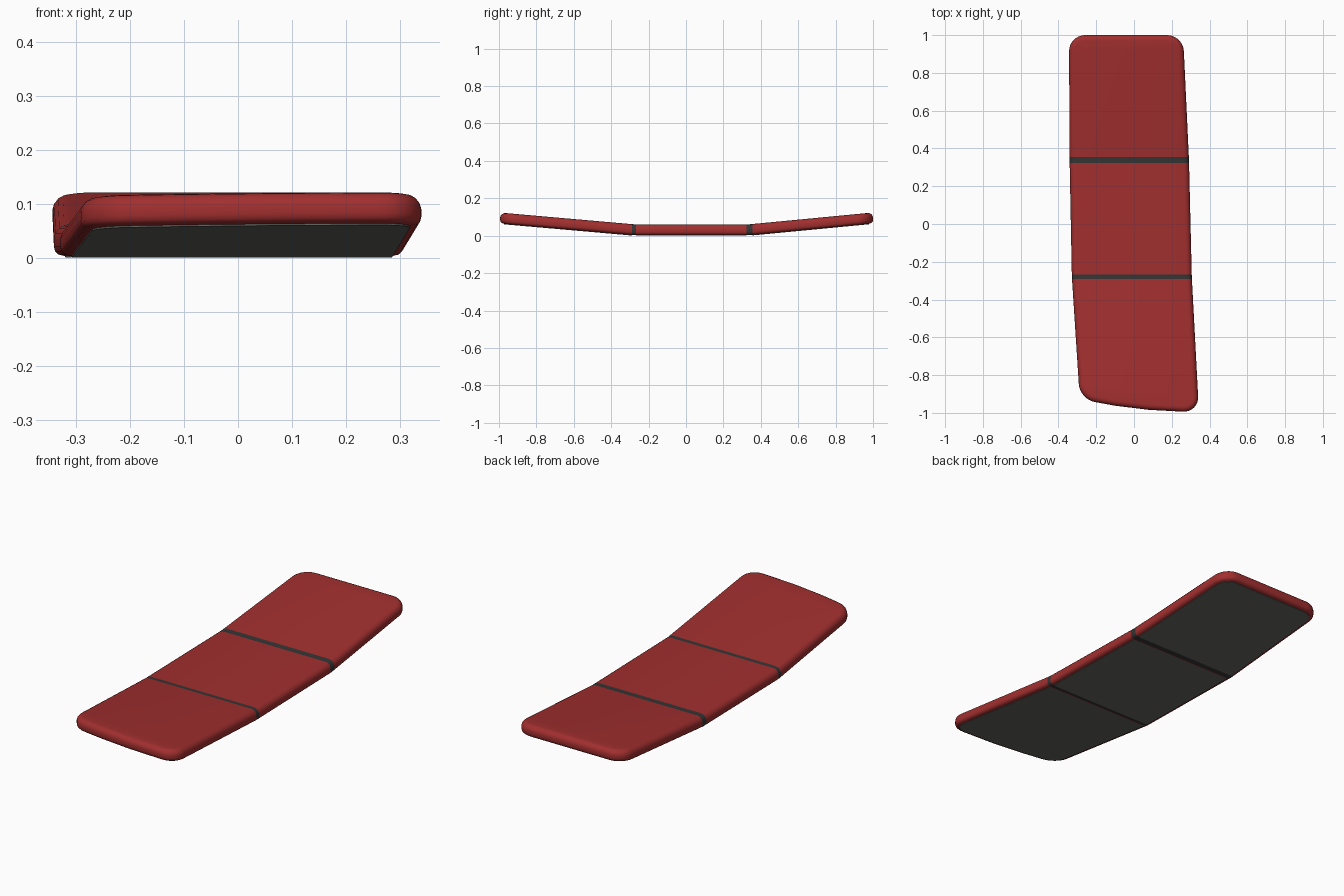
import bpy, bmesh
from mathutils import Vector

if "Cube" in bpy.data.objects:
    bpy.data.objects.remove(bpy.data.objects["Cube"])

def material(name, rgb):
    m = bpy.data.materials.new(name)
    m.diffuse_color = (*rgb, 1)
    m.use_nodes = True
    m.node_tree.nodes["Principled BSDF"].inputs["Base Color"].default_value = m.diffuse_color
    return m

RED = material("red_cover", (0.36, 0.028, 0.028))
DARK = material("dark_seam", (0.035, 0.035, 0.035))
GREY = material("grey_underside", (0.13, 0.13, 0.12))

# Plan outline, counter-clockwise: x, y, corner fillet length (0 = plain point)
PLAN = [(-0.344, 1.0, .085), (-0.341, 0.34, 0), (-0.329, -0.28, 0), (-0.287, -0.928, .08),
        (-0.10, -0.962, 0), (0.08, -0.984, 0), (0.344, -0.998, .085),
        (0.306, -0.28, 0), (0.291, 0.34, 0), (0.260, 1.0, .085)]
# Edge section: inset, height
COVER = [(.021, .003), (.008, .006), (.002, .012), (0, .02), (0, .035),
         (.003, .045), (.010, .054), (.019, .059), (.030, .061)]
BASE = [(.021, 0), (.021, .004)]
FRONT, REAR = -0.28, 0.34
END_RISE = 0.063

def outline():
    pts = []
    n = len(PLAN)
    for i, (x, y, r) in enumerate(PLAN):
        p = Vector((x, y))
        if not r:
            pts.append(p)
            continue
        a = p + (Vector(PLAN[i - 1][:2]) - p).normalized() * r
        d = p + (Vector(PLAN[(i + 1) % n][:2]) - p).normalized() * r
        b, c = a.lerp(p, .55), d.lerp(p, .55)
        for k in range(9):
            t = k / 8
            s = 1 - t
            pts.append(a * s**3 + b * 3*s*s*t + c * 3*s*t*t + d * t**3)
    return pts

def inset(pts, dist):
    out = []
    for i, p in enumerate(pts):
        e = (p - pts[i - 1]).normalized()
        f = (pts[(i + 1) % len(pts)] - p).normalized()
        n1, n2 = Vector((-e.y, e.x)), Vector((-f.y, f.x))
        m = (n1 + n2).normalized()
        out.append(p + m * dist / max(m.dot(n1), .5))
    return out

def bend(y):
    if y > REAR:
        return (y - REAR) / (1 - REAR) * END_RISE
    if y < FRONT:
        return (FRONT - y) / (1 + FRONT) * END_RISE
    return 0

def slab(name, profile, y0, y1, mat):
    """Full outline slab, trimmed to y0..y1, then bent upward at the ends."""
    bm = bmesh.new()
    pts = outline()
    rings = [[bm.verts.new((p.x, p.y, h)) for p in inset(pts, d)] for d, h in profile]
    n = len(pts)
    for lo, hi in zip(rings, rings[1:]):
        for i in range(n):
            j = (i + 1) % n
            bm.faces.new((lo[i], lo[j], hi[j], hi[i]))
    bm.faces.new(rings[0][::-1])
    bm.faces.new(rings[-1])
    cuts = [(y0, 1, False, True), (FRONT, 1, False, False),
            (REAR, 1, False, False), (y1, 1, True, False)]
    for y, s, outer, inner in cuts:
        bmesh.ops.bisect_plane(bm, geom=bm.verts[:] + bm.edges[:] + bm.faces[:],
                               plane_co=(0, y, 0), plane_no=(0, s, 0),
                               clear_outer=outer, clear_inner=inner)
    for v in bm.verts:
        v.co.z += bend(v.co.y)
    bmesh.ops.recalc_face_normals(bm, faces=bm.faces[:])
    me = bpy.data.meshes.new(name)
    bm.to_mesh(me)
    bm.free()
    me.materials.append(mat)
    ob = bpy.data.objects.new(name, me)
    bpy.context.collection.objects.link(ob)
    bpy.context.view_layer.objects.active = ob
    bpy.ops.object.select_all(action='DESELECT')
    ob.select_set(True)
    bpy.ops.object.shade_smooth_by_angle(angle=0.6)

# Three padded panels with flat undersides
for part, a, b in (("front", -1.1, -0.29), ("middle", -0.268, 0.324), ("rear", 0.356, 1.1)):
    slab(part + "_panel", COVER, a, b, RED)
    slab(part + "_underside", BASE, a, b, GREY)

# Dark hinge strips between the panels
for part, a, b in (("front", -0.29, -0.268), ("rear", 0.324, 0.356)):
    slab(part + "_hinge_strip", COVER, a, b, DARK)
